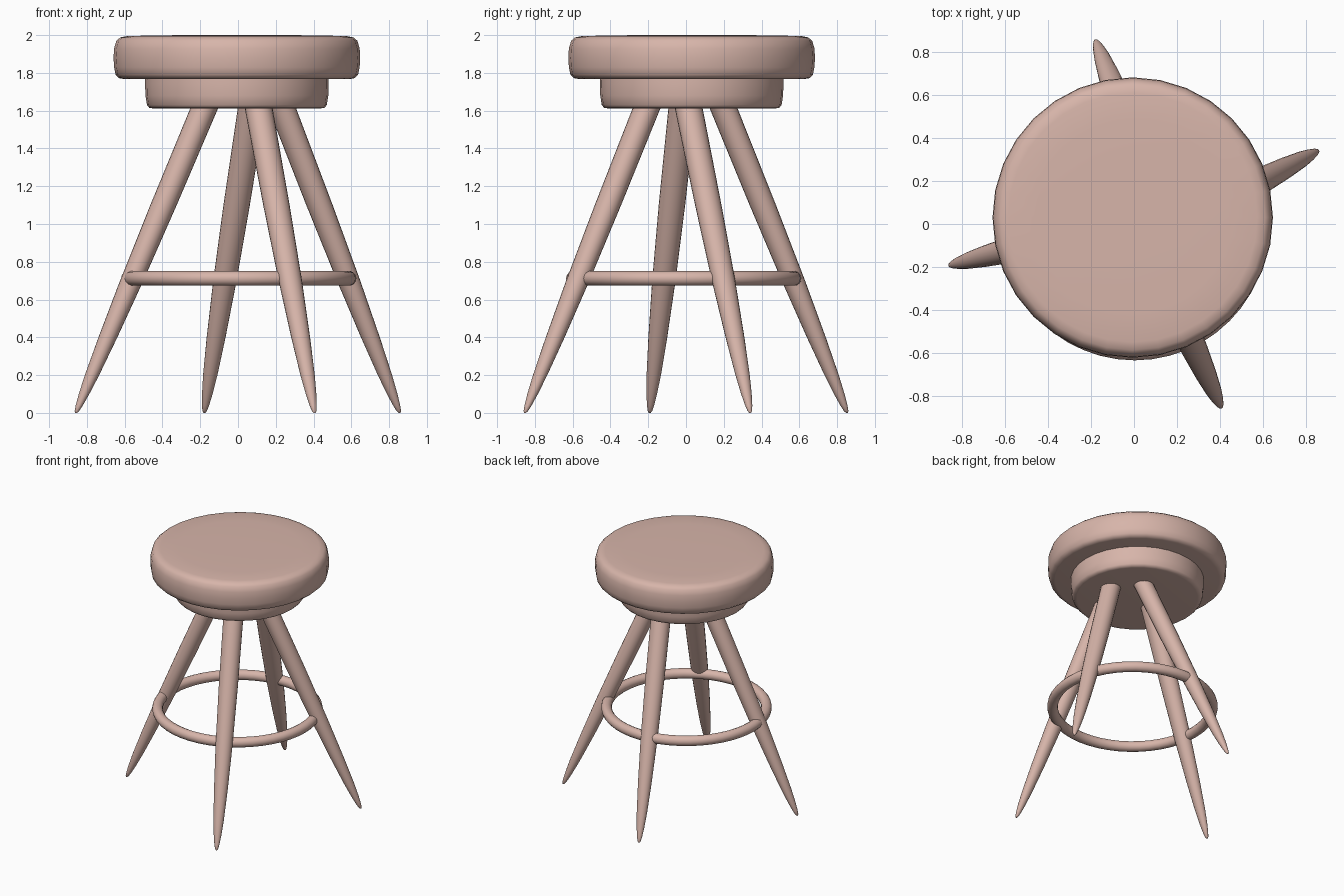
import bpy, bmesh, math
from mathutils import Vector

if "Cube" in bpy.data.objects:
    bpy.data.objects.remove(bpy.data.objects["Cube"])

mat = bpy.data.materials.new("pink_wood")
mat.diffuse_color = (0.68, 0.46, 0.40, 1)
mat.use_nodes = True
mat.node_tree.nodes["Principled BSDF"].inputs["Base Color"].default_value = mat.diffuse_color


def lathe(name, start, end, profile, sides):
    """Closed round solid between two axis points; rings stay level.
    profile: (height z, radius), bottom to top."""
    start, end = Vector(start), Vector(end)
    bm = bmesh.new()
    rings = []
    for z, r in profile:
        c = start.lerp(end, (z - start.z) / (end.z - start.z))
        rings.append([bm.verts.new((c.x + r * math.cos(a), c.y + r * math.sin(a), z))
                      for a in (2 * math.pi * i / sides for i in range(sides))])
    for low, high in zip(rings, rings[1:]):
        for i in range(sides):
            j = (i + 1) % sides
            bm.faces.new((low[i], low[j], high[j], high[i]))
    bm.faces.new(rings[0][::-1])
    bm.faces.new(rings[-1])
    mesh = bpy.data.meshes.new(name)
    bm.to_mesh(mesh)
    bm.free()
    ob = bpy.data.objects.new(name, mesh)
    bpy.context.collection.objects.link(ob)
    finish(ob)
    return ob


def finish(ob):
    ob.data.materials.append(mat)
    bpy.ops.object.select_all(action='DESELECT')
    ob.select_set(True)
    bpy.context.view_layer.objects.active = ob
    bpy.ops.object.shade_smooth_by_angle(angle=math.radians(50))


# Padded seat and the smaller disc under it
cx, cy = -0.006, 0.03
lathe("seat", (cx, cy, 1.0), (cx, cy, 2.0),
      [(1.768, 0.60), (1.772, 0.623), (1.79, 0.642), (1.83, 0.650), (1.88, 0.653),
       (1.93, 0.650), (1.97, 0.638), (1.988, 0.617), (1.995, 0.58), (1.998, 0.45),
       (2.0, 0.28)], 32)
lathe("seat_base", (cx, cy, 1.0), (cx, cy, 2.0),
      [(1.612, 0.44), (1.614, 0.463), (1.63, 0.476), (1.68, 0.484),
       (1.74, 0.486), (1.775, 0.485)], 32)

# Splayed legs with tapered, rounded tips: foot xy and xy at the seat base
leg_profile = [(0.0, 0.005), (0.01, 0.012), (0.04, 0.019), (0.10, 0.028), (0.2, 0.038),
               (0.4, 0.050), (0.7, 0.062), (1.1, 0.070), (1.66, 0.074)]
legs = {"left_leg": ((-0.857, -0.192), (-0.18, -0.02)),
        "right_leg": ((0.855, 0.34), (0.235, 0.015)),
        "front_leg": ((0.405, -0.852), (0.11, -0.21)),
        "back_leg": ((-0.178, 0.852), (0.072, 0.20))}
for name, (foot, top) in legs.items():
    lathe(name, (*foot, 0), (*top, 1.61), leg_profile, 20)

# Foot ring
bpy.ops.mesh.primitive_torus_add(major_radius=0.584, minor_radius=0.039,
                                 major_segments=48, minor_segments=14,
                                 location=(0.004, -0.012, 0.712))
ring = bpy.context.object
ring.name = "foot_ring"
finish(ring)
